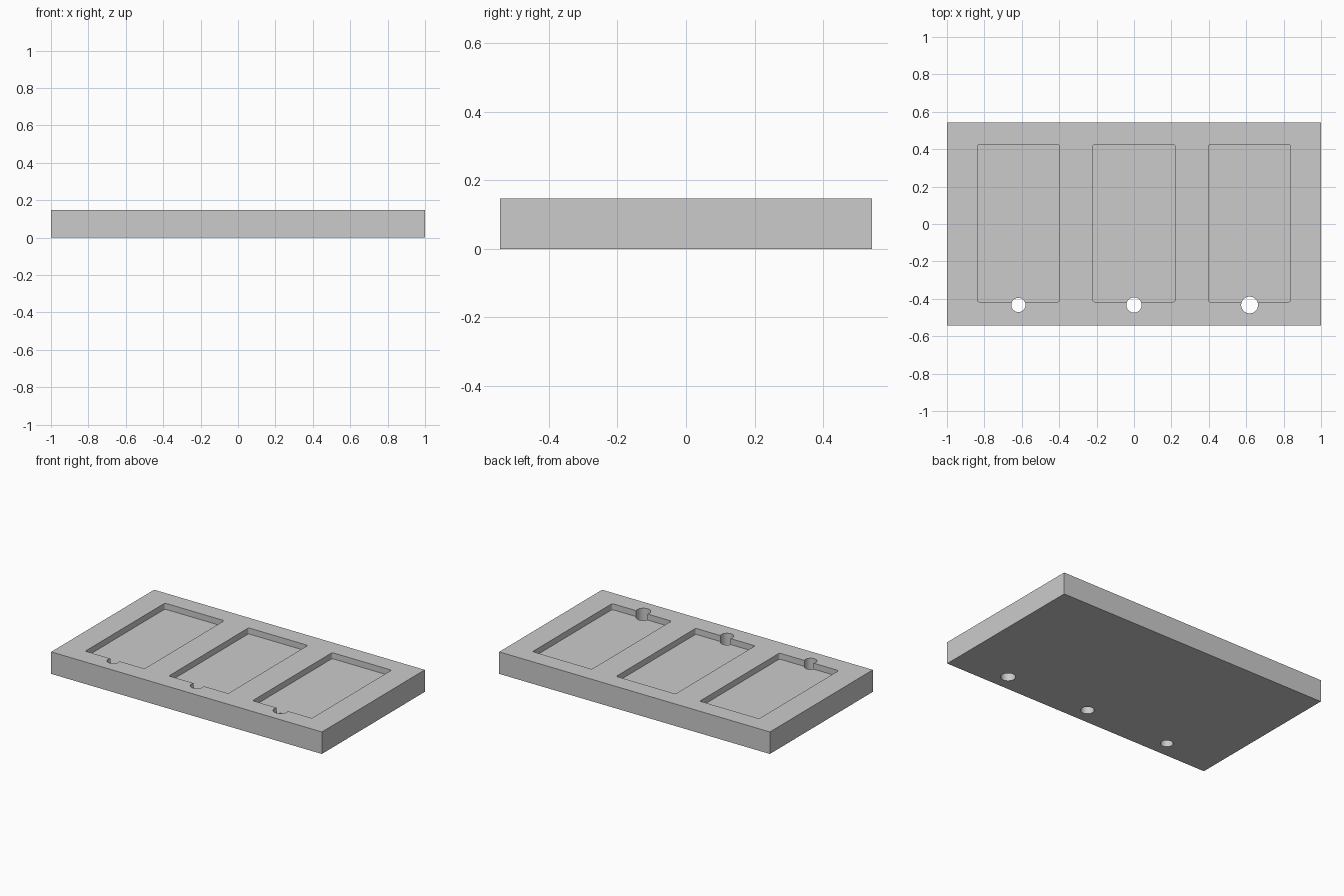
import bpy, bmesh
from mathutils import Matrix, Vector

default = bpy.data.objects.get("Cube")
if default:
    bpy.data.objects.remove(default, do_unlink=True)

WIDTH, DEPTH, HEIGHT = 2.0, 1.086, 0.147
POCKET_W, POCKET_L, POCKET_D = 0.438, 0.84, 0.04
SPACING = 0.618
HOLE_RADII = (0.038, 0.041, 0.045)

grey = bpy.data.materials.new("plain_grey")
grey.use_nodes = True
grey.diffuse_color = (0.6, 0.6, 0.6, 1)
grey.node_tree.nodes["Principled BSDF"].inputs["Base Color"].default_value = (0.6, 0.6, 0.6, 1)


def add_object(name, bm):
    mesh = bpy.data.meshes.new(name)
    bm.to_mesh(mesh)
    bm.free()
    mesh.materials.append(grey)
    obj = bpy.data.objects.new(name, mesh)
    bpy.context.scene.collection.objects.link(obj)
    return obj


def box(name, size, centre, corner=0):
    bm = bmesh.new()
    bmesh.ops.create_cube(bm, size=1, matrix=Matrix.LocRotScale(Vector(centre), None, Vector(size)))
    if corner:
        upright = [e for e in bm.edges if abs(e.verts[0].co.z - e.verts[1].co.z) > 0.01]
        bmesh.ops.bevel(bm, geom=upright, offset=corner, segments=4, profile=0.5, affect='EDGES')
    return add_object(name, bm)


def cylinder(name, radius, centre):
    bm = bmesh.new()
    bmesh.ops.create_cone(bm, cap_ends=True, segments=48, radius1=radius, radius2=radius,
                          depth=HEIGHT * 2, matrix=Matrix.Translation(centre))
    return add_object(name, bm)


# Solid tray block
tray = box("tray_block", (WIDTH, DEPTH, HEIGHT), (0, 0, HEIGHT / 2))

# Three shallow pockets, each with a through hole on its front edge
cutters = []
for i, radius in enumerate(HOLE_RADII):
    x = (i - 1) * SPACING
    cutters.append(box("pocket_cutter", (POCKET_W, POCKET_L, POCKET_D * 2),
                       (x, 0.004, HEIGHT), corner=0.01))
    cutters.append(cylinder("hole_cutter", radius, (x, -0.433, HEIGHT / 2)))

for cutter in cutters:
    cutter.hide_render = True
    cut = tray.modifiers.new("cut", 'BOOLEAN')
    cut.operation = 'DIFFERENCE'
    cut.solver = 'EXACT'
    cut.object = cutter

# Bake the cuts and discard the cutters
bpy.context.view_layer.update()
evaluated = tray.evaluated_get(bpy.context.evaluated_depsgraph_get())
baked = bpy.data.meshes.new_from_object(evaluated)
tray.modifiers.clear()
tray.data = baked
for cutter in cutters:
    bpy.data.objects.remove(cutter, do_unlink=True)

# Smooth hole walls, crisp edges
bpy.ops.object.select_all(action='DESELECT')
tray.select_set(True)
bpy.context.view_layer.objects.active = tray
bpy.ops.object.shade_smooth_by_angle(angle=0.6)
